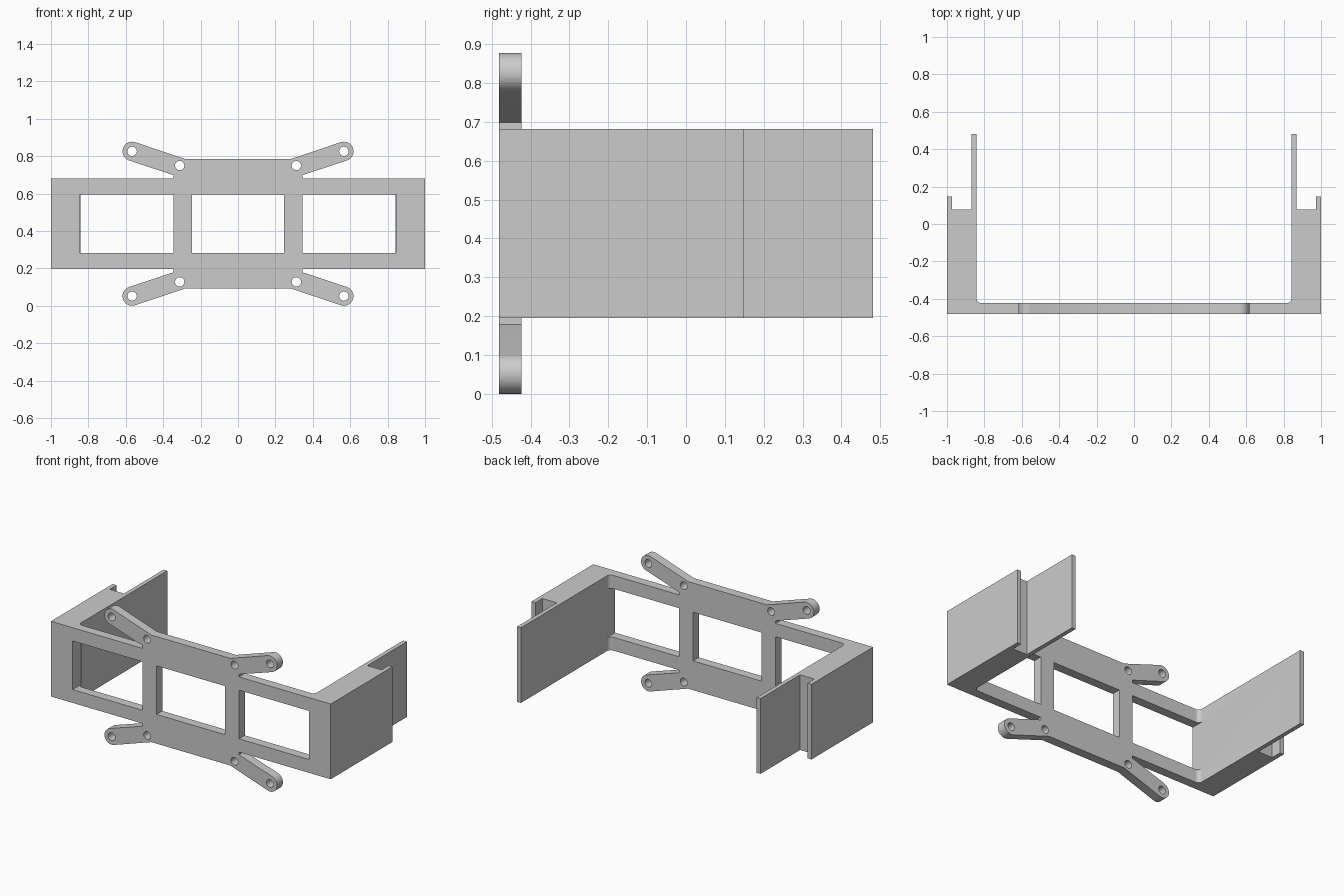
import bpy, bmesh
from math import sin, cos, pi, radians
from mathutils import Matrix

cube = bpy.data.objects.get("Cube")
if cube:
    bpy.data.objects.remove(cube, do_unlink=True)

MID = 0.4385            # height of the horizontal symmetry plane
FRONT, BACK = -0.482, -0.423
HALF = 0.243            # half height of the side brackets

grey = bpy.data.materials.new("plain grey")
grey.use_nodes = True
grey.diffuse_color = (0.6, 0.6, 0.6, 1)
grey.node_tree.nodes["Principled BSDF"].inputs["Base Color"].default_value = (0.6, 0.6, 0.6, 1)


def arc(cx, cy, r, start, end, steps):
    angles = [radians(start + (end - start) * i / steps) for i in range(steps + 1)]
    return [(cx + r * cos(a), cy + r * sin(a)) for a in angles]


def rect(x0, x1, y0, y1):
    return [(x0, y0), (x1, y0), (x1, y1), (x0, y1)]


def prism(name, loops, depth, matrix):
    """Fill an outline (with optional holes), extrude it along z and place it."""
    bm = bmesh.new()
    edges = []
    for loop in loops:
        verts = [bm.verts.new((x, y, 0)) for x, y in loop]
        edges += [bm.edges.new((v, verts[i - 1])) for i, v in enumerate(verts)]
    if len(loops) == 1:
        bm.faces.new(verts)
    else:
        bmesh.ops.triangle_fill(bm, edges=edges, use_beauty=True)
    top = bmesh.ops.extrude_face_region(bm, geom=bm.faces[:])["geom"]
    bmesh.ops.translate(bm, vec=(0, 0, depth),
                        verts=[v for v in top if isinstance(v, bmesh.types.BMVert)])
    bm.transform(matrix)
    bmesh.ops.recalc_face_normals(bm, faces=bm.faces[:])
    mesh = bpy.data.meshes.new(name)
    bm.to_mesh(mesh)
    bm.free()
    mesh.materials.append(grey)
    obj = bpy.data.objects.new(name, mesh)
    bpy.context.collection.objects.link(obj)
    return obj


# Centre plate: one quarter of the outline, mirrored both ways
TILT, TIP, PIVOT = 18.3, (0.566, 0.387), (0.312, 0.311)
quarter = [(0.345, 0.26)] + arc(*TIP, 0.0515, TILT - 90, TILT + 90, 20) + [(0.282, 0.346)]
outline = []
for sx, sz in ((1, 1), (-1, 1), (-1, -1), (1, -1)):
    part = [(sx * x, sz * z) for x, z in quarter]
    outline += part if sx * sz > 0 else part[::-1]

holes = [rect(-0.245, 0.245, -0.157, 0.157)]
for sx in (1, -1):
    for sz in (1, -1):
        for x, z in (TIP, PIVOT):
            holes.append(arc(sx * x, sz * z, 0.025, 0, 345, 23))

stand = Matrix.Translation((0, BACK, MID)) @ Matrix.Rotation(pi / 2, 4, "X")
parts = [prism("centre_plate", [outline] + holes, BACK - FRONT, stand)]

# Side brackets: rail, rounded inner corner, arm with long inner and short outer lip
INNER, FILLET = 0.843, 0.026
for side, sx in (("left", 1), ("right", -1)):
    profile = [(0.345, FRONT), (1, FRONT), (1, 0.148), (0.972, 0.148), (0.972, 0.078),
               (0.87, 0.078), (0.87, 0.482), (INNER, 0.482)]
    profile += arc(INNER - FILLET, BACK + FILLET, FILLET, 0, -90, 8) + [(0.345, BACK)]
    profile = [(sx * x, y) for x, y in profile]
    bracket = prism(side + "_bracket", [profile], 2 * HALF,
                    Matrix.Translation((0, 0, MID - HALF)))

    # Window through the front of the bracket
    window = [(sx * x, y) for x, y in rect(0.3, 0.845, -0.6, -0.395)]
    cutter = prism("window_cutter", [window], 0.314, Matrix.Translation((0, 0, MID - 0.157)))
    cutter.hide_render = True
    cut = bracket.modifiers.new("window", "BOOLEAN")
    cut.operation, cut.solver, cut.object = "DIFFERENCE", "EXACT", cutter
    bpy.context.view_layer.objects.active = bracket
    bpy.ops.object.modifier_apply(modifier=cut.name)
    bpy.data.objects.remove(cutter, do_unlink=True)
    parts.append(bracket)

# Smooth rounded ends, holes and fillets
bpy.ops.object.select_all(action="DESELECT")
for obj in parts:
    obj.select_set(True)
bpy.context.view_layer.objects.active = parts[0]
bpy.ops.object.shade_smooth_by_angle(angle=radians(30))
